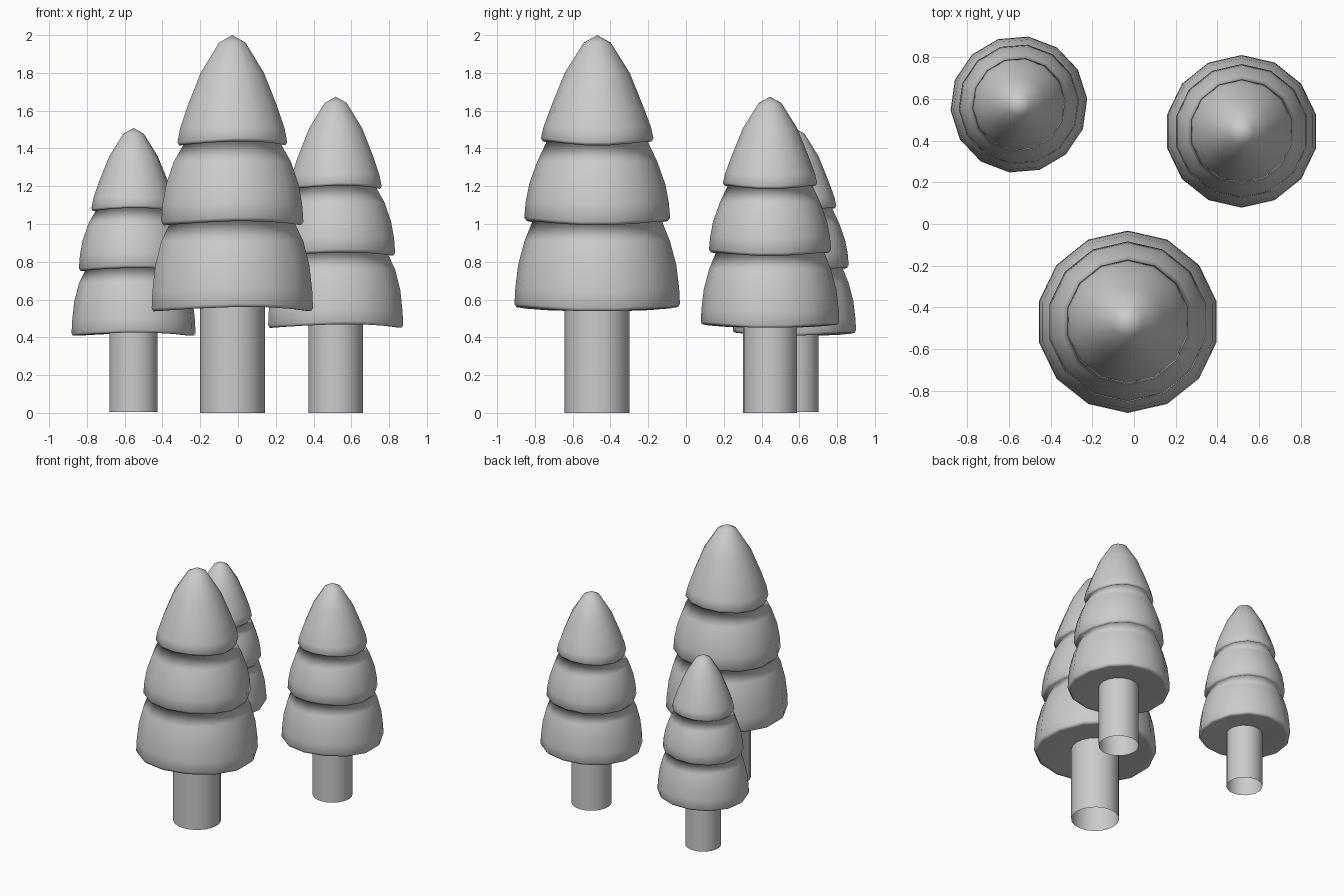
import bpy, bmesh, math

if "Cube" in bpy.data.objects:
    bpy.data.objects.remove(bpy.data.objects["Cube"])

SIDES = 14
# (radius, height, wobble) rings from the trunk joint up to just under the tip
FOLIAGE = [
    (0.165, 0.575, 0), (0.405, 0.550, 1), (0.428, 0.549, 1), (0.438, 0.566, 1),
    (0.434, 0.65, .6), (0.419, 0.78, .2), (0.385, 0.91, 0), (0.338, 1.015, 1),
    (0.372, 1.004, 1), (0.386, 1.022, 1), (0.379, 1.11, .5), (0.360, 1.21, .2),
    (0.318, 1.33, 0), (0.262, 1.437, 1),
    (0.288, 1.427, 1), (0.298, 1.443, 1), (0.284, 1.51, .4), (0.245, 1.62, 0),
    (0.172, 1.80, 0), (0.072, 1.96, 0)]
TIP = 2.0


def lathe(name, rings, sides, tip=None, wobble=0.0):
    bm = bmesh.new()
    loops = []
    for r, z, w in rings:
        loop = []
        for i in range(sides):
            a = math.tau * i / sides + math.pi / 2
            dz = -wobble * w * math.cos(2 * a + 0.4 * math.sin(a))
            loop.append(bm.verts.new((r * math.cos(a), r * math.sin(a), z + dz)))
        loops.append(loop)
    for lo, hi in zip(loops, loops[1:]):
        for i in range(sides):
            j = (i + 1) % sides
            bm.faces.new((lo[i], lo[j], hi[j], hi[i]))
    if tip is not None:
        top = bm.verts.new((0, 0, tip))
        for i in range(sides):
            bm.faces.new((loops[-1][i], loops[-1][(i + 1) % sides], top))
    mesh = bpy.data.meshes.new(name)
    bm.to_mesh(mesh)
    bm.free()
    for p in mesh.polygons:
        p.use_smooth = True
    obj = bpy.data.objects.new(name, mesh)
    bpy.context.collection.objects.link(obj)
    return obj


def tree(label, x, y, base, scale, turn):
    # trunk: tube open at the bottom
    trunk = lathe(label + "_trunk", [(0.172, 0, 0), (0.172, 0.60, 0)], 20)
    # foliage: three stacked skirts with rounded wavy lips
    foliage = lathe(label + "_foliage", FOLIAGE, SIDES, TIP, 0.012)
    for o in (trunk, foliage):
        o.location = (x, y, base)
        o.scale = (scale, scale, scale)
        o.rotation_euler = (0, 0, math.radians(turn))


tree("large_tree", -0.03, -0.47, 0.0, 1.0, 0)
tree("medium_tree", 0.517, 0.445, 0.0, 0.837, 0)
tree("small_tree", -0.553, 0.574, 0.004, 0.752, -8)
